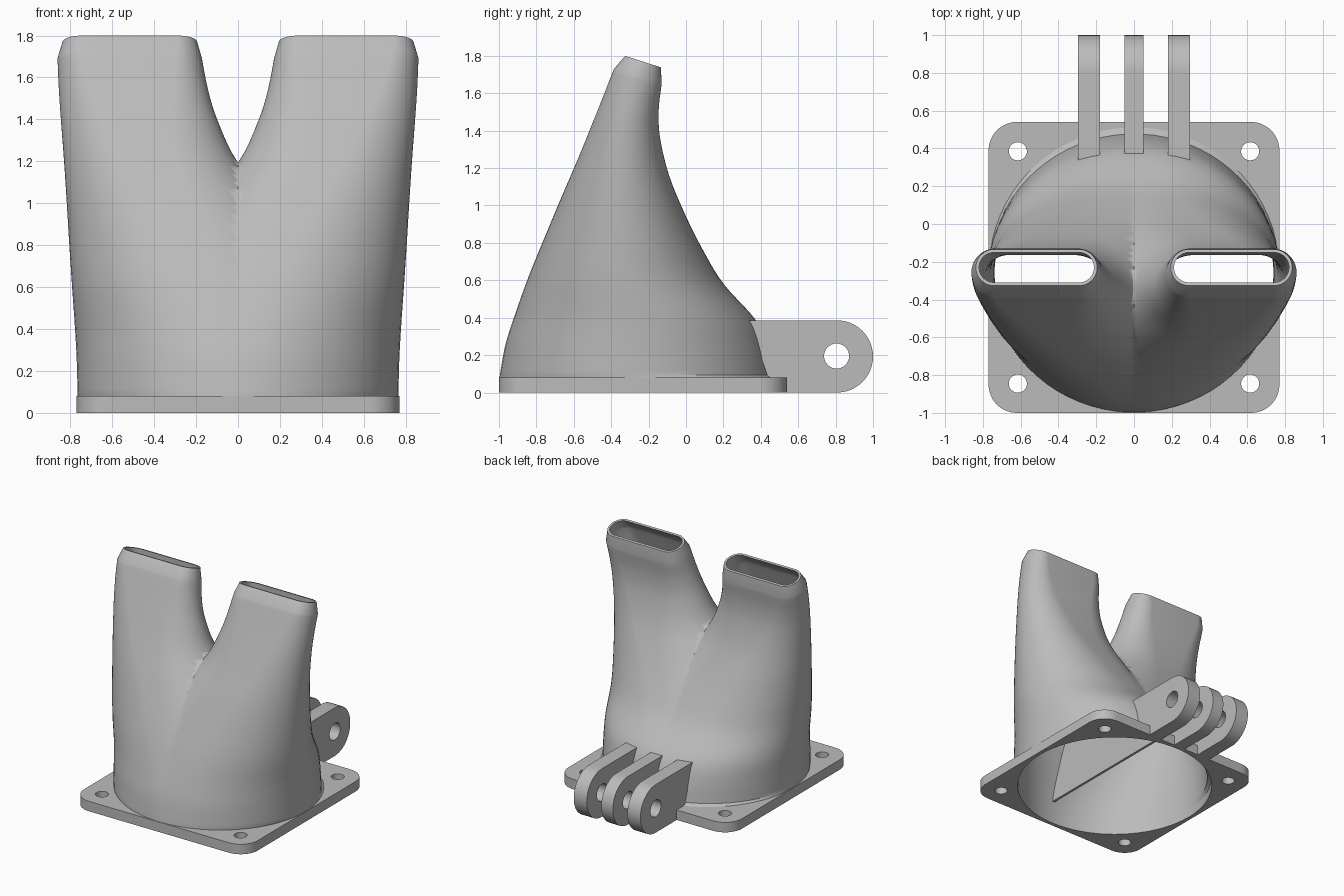
import bpy, bmesh
from math import sin, cos, pi, copysign
from mathutils import Matrix, Vector

if "Cube" in bpy.data.objects:
    bpy.data.objects.remove(bpy.data.objects["Cube"])

grey = bpy.data.materials.new("plain grey")
grey.use_nodes = True
colour = (0.5, 0.5, 0.5, 1)
grey.diffuse_color = colour
grey.node_tree.nodes["Principled BSDF"].inputs["Base Color"].default_value = colour

MID_Y = -0.23      # centre of the flange
SEGMENTS = 72


def add_object(name, mesh):
    obj = bpy.data.objects.new(name, mesh)
    bpy.context.collection.objects.link(obj)
    mesh.materials.clear()
    mesh.materials.append(grey)
    return obj


def smooth(obj):
    bpy.ops.object.select_all(action="DESELECT")
    obj.select_set(True)
    bpy.context.view_layer.objects.active = obj
    bpy.ops.object.shade_smooth_by_angle(angle=pi / 6)


def arc(cx, cy, r, start, end, steps=12):
    angles = [start + (end - start) * i / steps for i in range(steps + 1)]
    return [(cx + r * cos(a), cy + r * sin(a)) for a in angles]


def circle(cx, cy, r, steps=32):
    return arc(cx, cy, r, 0, 2 * pi, steps)[:-1]


def flat_part(name, outlines, thickness, matrix):
    """Extruded outline; every outline after the first is a hole."""
    curve = bpy.data.curves.new(name, "CURVE")
    curve.dimensions = "2D"
    curve.fill_mode = "BOTH"
    curve.extrude = thickness / 2
    for points in outlines:
        spline = curve.splines.new("POLY")
        spline.points.add(len(points) - 1)
        for p, (x, y) in zip(spline.points, points):
            p.co = (x, y, 0, 1)
        spline.use_cyclic_u = True
    temp = bpy.data.objects.new(name + " outline", curve)
    bpy.context.collection.objects.link(temp)
    bpy.context.view_layer.update()
    mesh = bpy.data.meshes.new_from_object(temp.evaluated_get(bpy.context.evaluated_depsgraph_get()))
    bpy.data.objects.remove(temp)
    mesh.transform(matrix)
    mesh.name = name
    bm = bmesh.new()
    bm.from_mesh(mesh)
    bmesh.ops.remove_doubles(bm, verts=bm.verts, dist=0.0001)
    bmesh.ops.recalc_face_normals(bm, faces=bm.faces)
    bm.to_mesh(mesh)
    bm.free()
    obj = add_object(name, mesh)
    smooth(obj)
    return obj


# Square flange with a round opening and four screw holes
half, corner = 0.77, 0.15
c = half - corner
plate = []
for i, (sx, sy) in enumerate([(1, 1), (-1, 1), (-1, -1), (1, -1)]):
    plate += arc(sx * c, MID_Y + sy * c, corner, i * pi / 2, (i + 1) * pi / 2)
holes = [circle(sx * 0.615, MID_Y + sy * 0.615, 0.048) for sx in (-1, 1) for sy in (-1, 1)]
flat_part("flange", [plate, circle(0, MID_Y, 0.74, SEGMENTS)] + holes, 0.08,
          Matrix.Translation((0, 0, 0.04)))

# Three hinge lugs on the back
for name, x, width, inset in (("right_lug", -0.238, 0.115, 0.025),
                              ("middle_lug", 0, 0.102, 0),
                              ("left_lug", 0.238, 0.115, 0.025)):
    profile = [(0.36 - inset, 0.386), (0.46 - inset, 0.09), (0.515 - inset, 0)]
    profile += arc(0.807, 0.193, 0.193, -pi / 2, pi / 2, 24)
    to_side = Matrix(((0, 0, 1, x), (1, 0, 0, 0), (0, 1, 0, 0), (0, 0, 0, 1)))
    flat_part(name, [profile, circle(0.805, 0.195, 0.067)], width, to_side)

# Duct sections: height, front y, back y, inner x, outer x
sections = [
    (.07, -.998, .535, -.768, .768),
    (.095, -.996, .477, -.766, .766),
    (.25, -.967, .44, -.73, .77),
    (.4, -.918, .37, -.66, .778),
    (.6, -.843, .2, -.53, .792),
    (.8, -.757, .085, -.36, .805),
    (1.0, -.67, -.01, -.165, .817),
    (1.2, -.582, -.09, .005, .83),
    (1.4, -.5, -.138, .1, .845),
    (1.55, -.44, -.146, .145, .855),
    (1.69, -.385, -.13, .172, .861),
    (1.769, -.326, -.134, .195, .837),
]


def refine(rows, steps=5):
    """Smooth the body rows, keeping the foot and the lip crisp."""
    body = [Vector(r) for r in rows[1:-1]]
    out = [Vector(rows[0])]
    for i in range(len(body) - 1):
        p0, p1 = body[max(i - 1, 0)], body[i]
        p2, p3 = body[i + 1], body[min(i + 2, len(body) - 1)]
        for s in range(steps):
            t = s / steps
            out.append(0.5 * (2 * p1 + (p2 - p0) * t + (2 * p0 - 5 * p1 + 4 * p2 - p3) * t ** 2
                              + (3 * p1 - p0 - 3 * p2 + p3) * t ** 3))
    return out + [body[-1], Vector(rows[-1])]


def ring(row, wall):
    """Ellipse that turns into a tilted slot with height."""
    z, front, back, inner, outer = row
    rise = min(max((z - 0.1) / 1.55, 0), 1)
    blend, tilt = rise ** 1.5, 0.32 * rise ** 2
    wall *= 1 - 0.4 * rise
    cx, cy = (inner + outer) / 2, (front + back) / 2
    hx, hy = (outer - inner) / 2 - wall, (back - front) / 2 - wall
    r = min(hx, hy)
    points = []
    for i in range(SEGMENTS):
        a = 2 * pi * (i + 0.5) / SEGMENTS
        slot = copysign(hx - r, cos(a)) + r * cos(a)
        dx = (1 - blend) * hx * cos(a) + blend * slot
        dy = hy * sin(a)
        points.append((cx + dx, cy + dy, z - tilt * dy))
    return points


def half_skin(rings):
    """Skin a stack of rings and keep the +x half."""
    bm = bmesh.new()
    loops = [[bm.verts.new(p) for p in pts] for pts in rings]
    for a, b in zip(loops, loops[1:]):
        for i in range(SEGMENTS):
            j = (i + 1) % SEGMENTS
            bm.faces.new((a[i], a[j], b[j], b[i]))
    cut(bm, (0, 0, 0), (1, 0, 0))
    return bm


def cut(bm, point, normal):
    geom = bm.verts[:] + bm.edges[:] + bm.faces[:]
    bmesh.ops.bisect_plane(bm, geom=geom, dist=1e-5, plane_co=point, plane_no=normal, clear_inner=True)


# Twin duct: outer skin, lip and inner skin, mirrored
rows = refine(sections)
bm = half_skin([ring(r, 0) for r in rows] + [ring(r, 0.028) for r in reversed(rows)])
mesh = bpy.data.meshes.new("twin_duct")
bm.to_mesh(mesh)
bm.free()
duct = add_object("twin_duct", mesh)
smooth(duct)
mirror = duct.modifiers.new("Mirror", "MIRROR")
mirror.use_clip = True
mirror.merge_threshold = 0.0005

# Thin partition between the two channels
bm = half_skin([ring(r, 0.014) for r in rows])
cut(bm, (0, 0, 0.18), (0, 0, 1))
edge = [v.co.copy() for v in bm.verts if abs(v.co.x) < 1e-4]
bm.free()
front_side = sorted((p for p in edge if p.y < -0.3), key=lambda p: p.z)
back_side = sorted((p for p in edge if p.y >= -0.3), key=lambda p: -p.z)
outline = [(p.y, p.z) for p in front_side + back_side]
flat_part("partition", [outline], 0.02, Matrix(((0, 0, 1, 0), (1, 0, 0, 0), (0, 1, 0, 0), (0, 0, 0, 1))))
